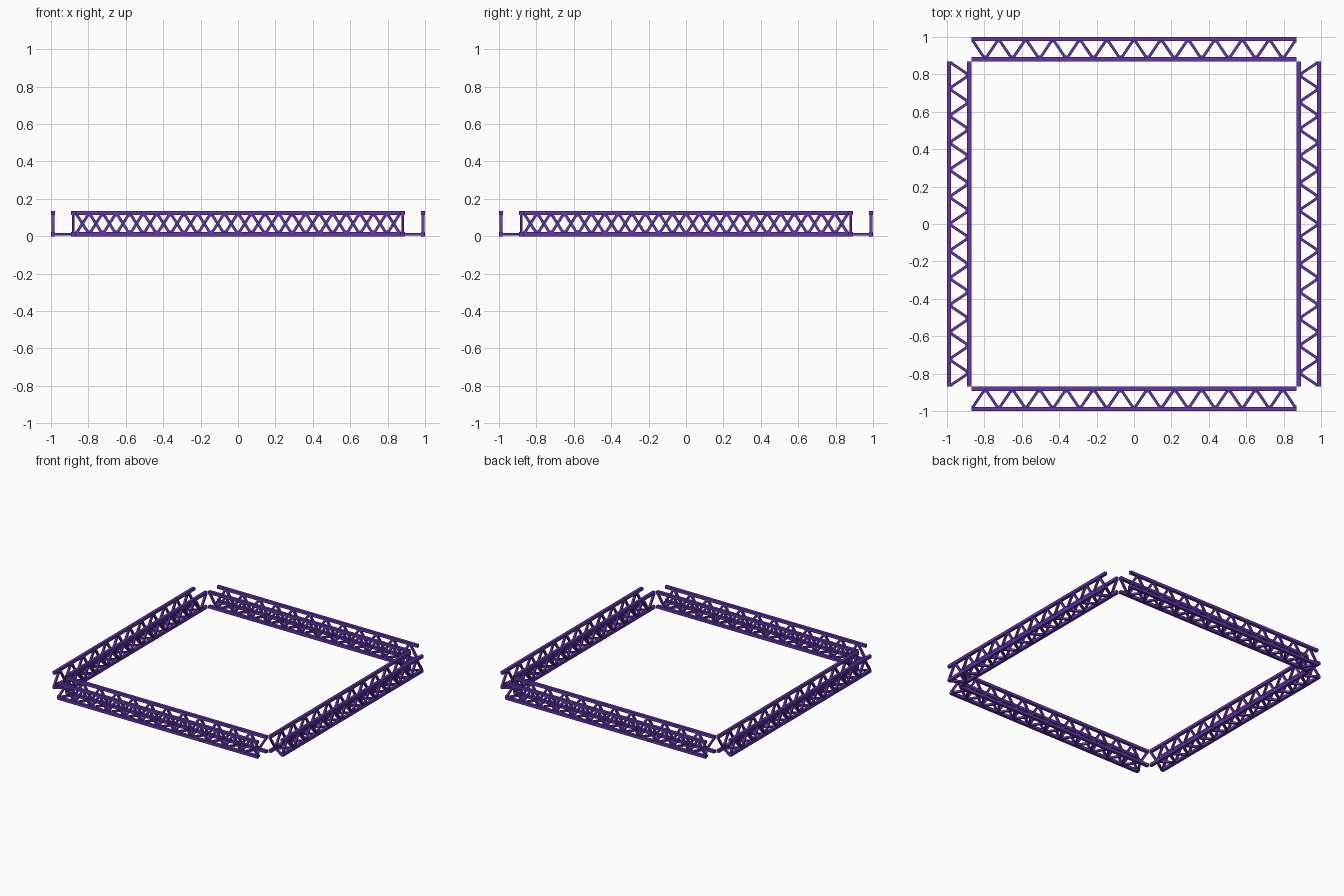
import bpy, bmesh, math
from mathutils import Vector, Matrix

if "Cube" in bpy.data.objects:
    bpy.data.objects.remove(bpy.data.objects["Cube"])

HALF = 0.868            # half length of one truss
OUT, INN = 0.989, 0.881 # outer and inner chord distance from centre
LOW, TOP = 0.011, 0.124 # chord heights
BAYS = 24               # lacing segments per face
CHORD_W, LACE_W = 0.022, 0.015
INSET, FLAT = 0.012, 0.008  # lacing bends: gap from chord centre, half length

purple = bpy.data.materials.new("purple")
purple.diffuse_color = (0.13, 0.035, 0.40, 1)
purple.use_nodes = True
purple.node_tree.nodes["Principled BSDF"].inputs["Base Color"].default_value = purple.diffuse_color


def bar(bm, a, b, w):
    """Square bar from a to b."""
    a, b = Vector(a), Vector(b)
    d = b - a
    m = Matrix.Translation((a + b) / 2) @ d.to_track_quat('Z', 'Y').to_matrix().to_4x4()
    bmesh.ops.create_cube(bm, size=1, matrix=m @ Matrix.Diagonal((w, w, d.length, 1)))


def zigzag(bm, even, odd):
    """Bent lacing between two chords, given as (y, z) at even and odd nodes."""
    even, odd = Vector(even), Vector(odd)
    shift = (odd - even).normalized() * INSET
    even, odd = even + shift, odd - shift
    step = 2 * HALF / BAYS
    pts = []
    for i in range(BAYS + 1):
        yz = odd if i % 2 else even
        for dx in (-FLAT, FLAT):
            x = -HALF + i * step + dx
            if abs(x) < HALF:
                pts.append((x, *yz))
    # short flats at both ends of the chords
    pts = [(-HALF, *even)] + pts + [(HALF, *even)]
    for a, b in zip(pts, pts[1:]):
        bar(bm, a, b, LACE_W)


def make_mesh(name, bm):
    me = bpy.data.meshes.new(name)
    bm.to_mesh(me)
    bm.free()
    me.materials.append(purple)
    return me


# Four long chords of the open-topped truss
bm = bmesh.new()
for y in (-OUT, -INN):
    for z in (LOW, TOP):
        bar(bm, (-HALF, y, z), (HALF, y, z), CHORD_W)
chords = make_mesh("chords", bm)

# Zigzag lacing on the bottom, outer and inner faces
bm = bmesh.new()
zigzag(bm, (-OUT, LOW), (-INN, LOW))
zigzag(bm, (-OUT, LOW), (-OUT, TOP))
zigzag(bm, (-INN, TOP), (-INN, LOW))
lacing = make_mesh("lacing", bm)

# Same truss on all four sides of the square
for i, side in enumerate(("front", "right", "back", "left")):
    for part, me in (("chords", chords), ("lacing", lacing)):
        ob = bpy.data.objects.new(f"{side}_{part}", me)
        ob.rotation_euler.z = i * math.pi / 2
        bpy.context.collection.objects.link(ob)
